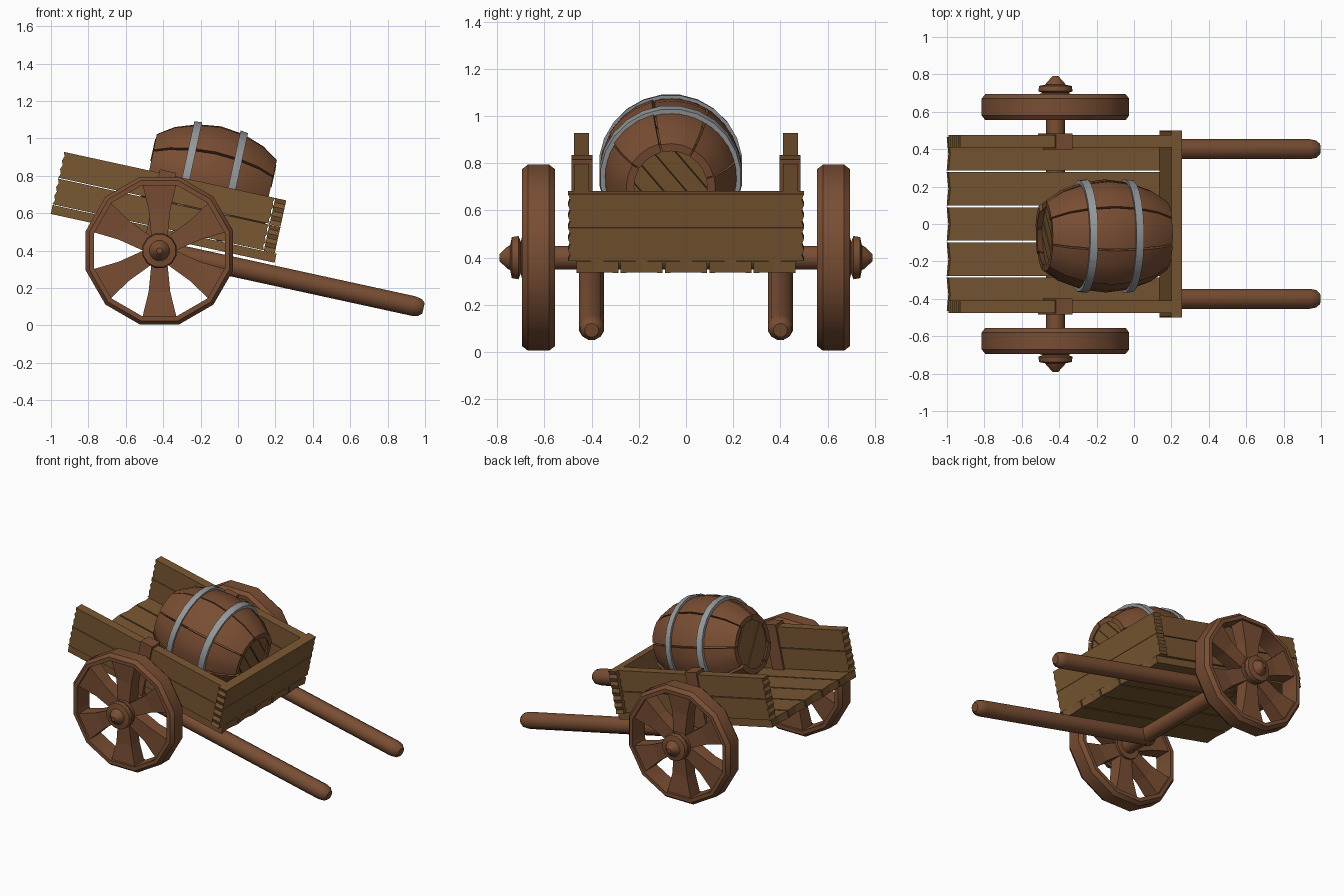
import bpy, bmesh, random
from math import sin, cos, pi, radians, sqrt
from mathutils import Matrix

if "Cube" in bpy.data.objects:
    bpy.data.objects.remove(bpy.data.objects["Cube"])

random.seed(4)
TILT = Matrix.Translation((-0.42, 0, 0.4)) @ Matrix.Rotation(radians(12.3), 4, 'Y')
AXLE = Matrix.Translation((-0.42, 0, 0.4))


def material(name, color):
    m = bpy.data.materials.new(name)
    m.diffuse_color = (*color, 1)
    m.use_nodes = True
    m.node_tree.nodes["Principled BSDF"].inputs["Base Color"].default_value = m.diffuse_color
    return m


DARK = material("dark_wood", (0.19, 0.075, 0.033))
PLANK = material("plank_wood", (0.19, 0.095, 0.032))
METAL = material("metal", (0.30, 0.31, 0.32))


def loft(name, loops, mat, matrix, closed=False, smooth=0):
    """Skin a list of equal-length point loops; cap the ends unless closed."""
    bm = bmesh.new()
    rows = [[bm.verts.new(p) for p in loop] for loop in loops]
    n = len(rows[0])
    pairs = list(zip(rows, rows[1:])) + ([(rows[-1], rows[0])] if closed else [])
    for a, b in pairs:
        for i in range(n):
            j = (i + 1) % n
            bm.faces.new((a[i], a[j], b[j], b[i]))
    if not closed:
        bm.faces.new(rows[0])
        bm.faces.new(rows[-1])
    bmesh.ops.recalc_face_normals(bm, faces=bm.faces)
    bm.transform(matrix)
    me = bpy.data.meshes.new(name)
    bm.to_mesh(me)
    bm.free()
    me.materials.append(mat)
    if smooth:
        me.shade_smooth()
        me.set_sharp_from_angle(angle=radians(smooth))
    ob = bpy.data.objects.new(name, me)
    bpy.context.collection.objects.link(ob)
    return ob


def ring(r, t, axis, n=12, cy=0, cz=0):
    """Circle of n points around the x or y axis at distance t."""
    pts = []
    for i in range(n):
        a = 2 * pi * (i + 0.5) / n
        c, s = r * cos(a), r * sin(a)
        pts.append((t, cy + c, cz + s) if axis == 'x' else (c, t, s))
    return pts


def board(name, length, height, thick, order, teeth=3, mat=PLANK):
    """Plank with worn, notched ends; order places (length, height, thick) on axes."""
    (l0, l1), (h0, h1) = length, height
    steps = [h0 + (h1 - h0) * i / (2 * teeth) for i in range(2 * teeth + 1)]
    notch = [0.009 * (i % 2) for i in range(2 * teeth + 1)]
    outline = [(l1 - d, h) for h, d in zip(steps, notch)]
    outline += [(l0 + d, h) for h, d in zip(steps[::-1], notch)]
    loops = []
    for t in thick:
        loops.append([tuple((l, h, t)[k] for k in order) for l, h in outline])
    return loft(name, loops, mat, TILT)


# Bed floor: five long planks
for i in range(5):
    y0 = -0.47 + i * 0.188
    board(f"floor_plank_{i}", (-0.61, 0.615), (y0 + 0.005, y0 + 0.183), (0.068, 0.117), (0, 1, 2), 1)

# Side and front walls: two planks each
for i, (w0, w1) in enumerate([(0.121, 0.261), (0.266, 0.407)]):
    for s in (-1, 1):
        board(f"side_plank_{i}_{s}", (-0.612, 0.545), (w0, w1), (s * 0.41, s * 0.475), (0, 2, 1))
    board(f"front_plank_{i}", (-0.5, 0.5), (w0 - 0.003, w1), (0.545, 0.605), (2, 0, 1))

# Axle
loft("axle", [ring(0.052, t, 'y') for t in (-0.6, 0.6)], DARK, AXLE, smooth=35)

for s in (-1, 1):
    # Shafts with rounded tips
    prof = [(-0.05, 0.055), (1.39, 0.055), (1.425, 0.048), (1.445, 0.03)]
    loft(f"shaft_{s}", [ring(r, t, 'x', 12, s * 0.4) for t, r in prof], DARK, TILT, smooth=35)

    # Upright posts clamped over the side walls
    post = [[(u, s * y, w) for u, y in ((-0.09, 0.397), (0.0, 0.397), (0.0, 0.485), (-0.09, 0.485))]
            for w in (-0.02, 0.425)]
    loft(f"post_{s}", post, DARK, TILT)

    # Wheel rim
    prof = [(0.362, -0.07), (0.388, -0.07), (0.408, -0.045), (0.408, 0.045), (0.388, 0.07), (0.362, 0.07)]
    loft(f"wheel_rim_{s}", [ring(r, s * 0.625 + t, 'y') for r, t in prof], DARK, AXLE, True, 35)

    # Six flared spokes
    for k in range(6):
        turn = AXLE @ Matrix.Rotation(radians(30 + 60 * k), 4, 'Y')
        spoke = []
        for r, w, t in ((0.06, 0.042, 0.05), (0.22, 0.058, 0.045), (0.372, 0.095, 0.055)):
            spoke.append([(r, s * 0.625 + y, z) for y, z in ((-t, -w), (t, -w), (t, w), (-t, w))])
        loft(f"spoke_{s}_{k}", spoke, DARK, turn)

    # Hub with cap and pointed end
    prof = [(0.09, 0.56), (0.09, 0.695), (0.07, 0.70), (0.095, 0.71), (0.09, 0.738), (0.055, 0.745),
            (0.05, 0.755), (0.016, 0.79)]
    loft(f"hub_{s}", [ring(r, s * t, 'y') for r, t in prof], DARK, AXLE, smooth=35)

# Barrel, lying along the bed
BARREL = TILT @ Matrix.Translation((0.182, -0.065, 0.418))
PROFILE = [(-0.337, 0.19), (-0.25, 0.247), (-0.13, 0.288), (0, 0.304), (0.13, 0.288), (0.25, 0.247), (0.337, 0.19)]
for k in range(8):
    a0, a1 = radians(-14 + 45 * k + 1), radians(-14 + 45 * (k + 1) - 1)
    stretch = random.uniform(0.96, 1.02)
    lift = random.uniform(-0.003, 0.003)
    loops = []
    for t, r in PROFILE:
        arc = [a0 + (a1 - a0) * i / 3 for i in range(4)]
        pts = [(t * stretch, (r + lift) * sin(a), (r + lift) * cos(a)) for a in arc]
        pts += [(t * stretch, (r - 0.035) * sin(a), (r - 0.035) * cos(a)) for a in arc[::-1]]
        loops.append(pts)
    loft(f"barrel_stave_{k}", loops, DARK, BARREL, smooth=35)

# Barrel heads: diagonal boards cut to a circle
R, W = 0.185, 0.074
for s in (-1, 1):
    for k in range(5):
        v = [-W * 2.5 + k * W + 0.002, -W * 2.5 + (k + 1) * W - 0.002]
        v.insert(1, sum(v) / 2)
        half = [sqrt(max(R * R - b * b, 0.0004)) for b in v]
        outline = [(h, b) for h, b in zip(half, v)] + [(-h, b) for h, b in zip(half[::-1], v[::-1])]
        depth = 0.305 + 0.004 * (k % 2)
        loops = [[(t * s, y, z) for y, z in outline] for t in (0.27, depth)]
        loft(f"barrel_head_{s}_{k}", loops, PLANK, BARREL @ Matrix.Rotation(radians(-50), 4, 'X'))

# Metal hoops
for s in (-1, 1):
    prof = [(0.285, 0.105), (0.301, 0.105), (0.295, 0.147), (0.275, 0.147)]
    loft(f"barrel_hoop_{s}", [ring(r + 0.004, s * t, 'x', 24) for r, t in prof], METAL, BARREL, True, 35)
